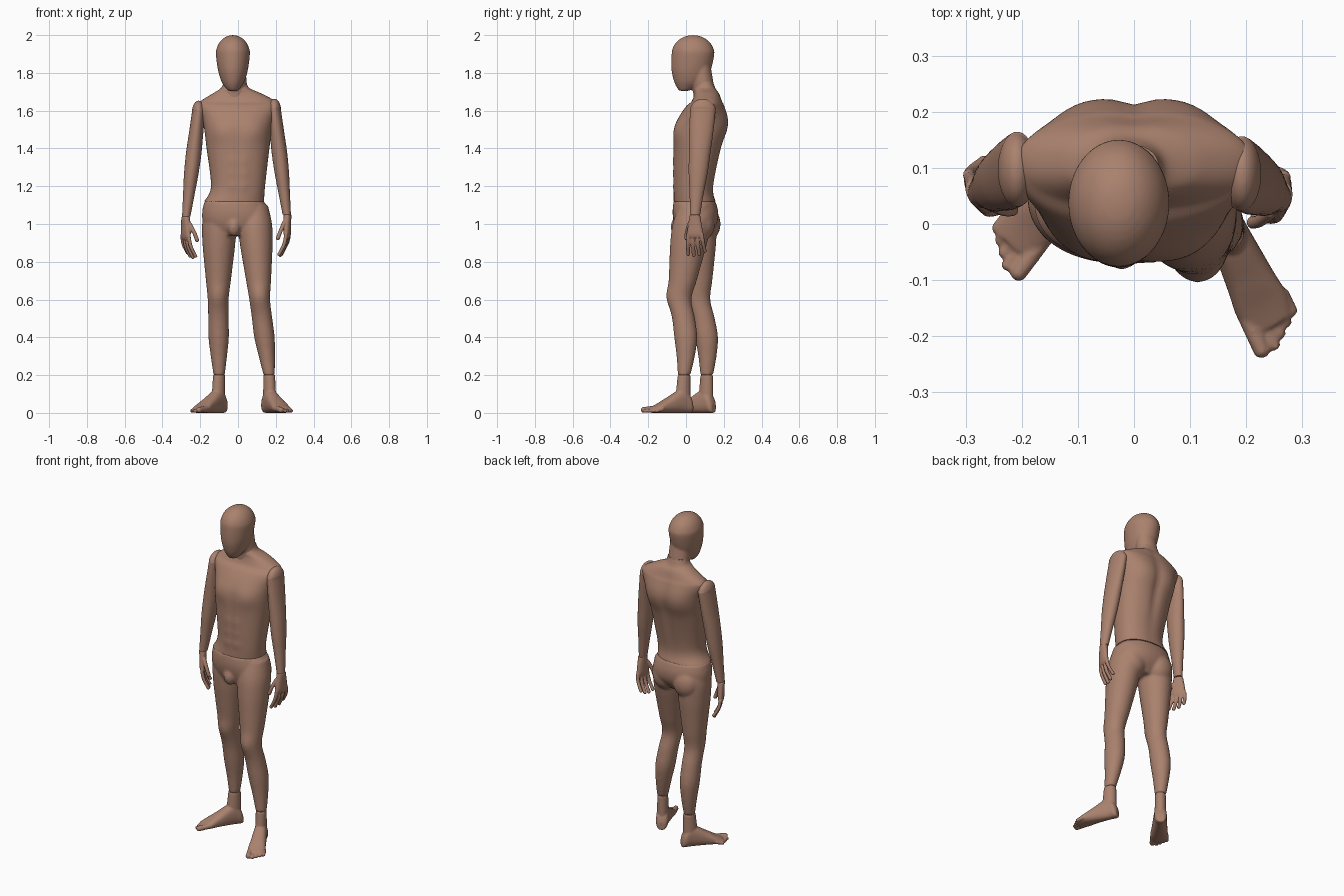
import bpy, bmesh, math
from mathutils import Matrix, Vector

if "Cube" in bpy.data.objects:
    bpy.data.objects.remove(bpy.data.objects["Cube"])

skin = bpy.data.materials.new("warm_brown")
skin.use_nodes = True
skin.diffuse_color = (0.4, 0.22, 0.155, 1)
shader = skin.node_tree.nodes["Principled BSDF"]
shader.inputs["Base Color"].default_value = skin.diffuse_color

IDENTITY = Matrix.Identity(4)
MIRROR = Matrix.Scale(-1, 4, Vector((1, 0, 0)))
# Swaps the y and z axes, so that a loft runs along the foot
LENGTHWISE = Matrix.Rotation(math.pi / 2, 4, 'X') @ Matrix.Scale(-1, 4, Vector((0, 0, 1)))


def spline(rows, steps):
    """Smooth in-between rows through the given rows."""
    rows = [Vector(row) for row in rows]
    last = len(rows) - 1
    result = []
    for i in range(last):
        start, end = rows[i], rows[i + 1]
        leave = (end - rows[max(i - 1, 0)]) / 2
        arrive = (rows[min(i + 2, last)] - start) / 2
        for step in range(steps):
            t = step / steps
            ease = t * t * (3 - 2 * t)
            result.append(start.lerp(end, ease)
                          + leave * t * (1 - t) ** 2 - arrive * t * t * (1 - t))
    return result + [rows[last]]


def dome(row, height):
    """Rows that round off the end of a loft."""
    t, x, y, rx, ry = row
    angles = [math.pi * k / 10 for k in range(1, 5)] + [math.pi * 0.49]
    return [(t + height * math.sin(a), x, y, rx * math.cos(a), ry * math.cos(a)) for a in angles]


def loft(bm, rows, frame=IDENTITY, sides=40, steps=6, power=2.0):
    """Closed skin over rounded sections: position, centre x and y, radius x and y."""
    rings = []
    for t, cx, cy, rx, ry in spline(rows, steps):
        ring = []
        for k in range(sides):
            angle = math.tau * k / sides
            c, s = math.cos(angle), math.sin(angle)
            x = cx + rx * math.copysign(abs(c) ** (2 / power), c)
            y = cy + ry * math.copysign(abs(s) ** (2 / power), s)
            ring.append(bm.verts.new(frame @ Vector((x, y, t))))
        rings.append(ring)
    faces = [bm.faces.new(rings[0]), bm.faces.new(rings[-1])]
    for lower, upper in zip(rings, rings[1:]):
        for k in range(sides):
            n = (k + 1) % sides
            faces.append(bm.faces.new((lower[k], lower[n], upper[n], upper[k])))
    bmesh.ops.recalc_face_normals(bm, faces=faces)


def digit(bm, points, radius, frame):
    """Finger, thumb or toe with a rounded tip."""
    rows = [(z, x, y, radius, radius) for x, y, z in points]
    loft(bm, rows + dome(rows[-1], -radius), frame, sides=14, steps=3)


def ball(bm, centre, size):
    frame = Matrix.Translation(centre) @ Matrix.Diagonal((*size, 1))
    bmesh.ops.create_uvsphere(bm, u_segments=24, v_segments=16, radius=1, matrix=frame)


def bump(bm, centre, size, amount):
    """Soft swelling, or groove if negative, along the normals."""
    bm.normal_update()
    moves = []
    for vert in bm.verts:
        distance = sum(((p - q) / s) ** 2 for p, q, s in zip(vert.co, centre, size))
        moves.append((vert, vert.normal * amount * math.exp(-distance)))
    for vert, move in moves:
        vert.co += move


def finish(name, bm, voxel=0, smooth=3):
    """Turn the bmesh into an object; a voxel size fuses its pieces into one skin."""
    mesh = bpy.data.meshes.new(name)
    bm.to_mesh(mesh)
    bm.free()
    mesh.materials.append(skin)
    obj = bpy.data.objects.new(name, mesh)
    bpy.context.collection.objects.link(obj)
    bpy.ops.object.select_all(action='DESELECT')
    bpy.context.view_layer.objects.active = obj
    obj.select_set(True)
    bpy.ops.object.shade_smooth_by_angle(angle=math.radians(50))
    if voxel:
        fuse = obj.modifiers.new("fuse", 'REMESH')
        fuse.mode = 'VOXEL'
        fuse.voxel_size = voxel
        fuse.use_smooth_shade = True
        soften = obj.modifiers.new("soften", 'SMOOTH')
        soften.iterations = smooth


# Head: tapered jaw under a domed skull, on a leaning neck
bm = bmesh.new()
skull = (1.9, -.027, .037, .09, .113)
jaw = [(1.705, -.025, -.01, .025, .025), (1.725, -.027, .005, .043, .055),
       (1.76, -.027, .02, .063, .085), (1.82, -.027, .028, .08, .105)]
loft(bm, jaw + [skull] + dome(skull, .1))
loft(bm, [(1.66, -.017, .1, .067, .06), (1.84, -.017, .08, .058, .05)])
finish("head", bm, voxel=.007)

# Torso, then chest, back and belly modelling
bm = bmesh.new()
waist = (1.12, -.02, .045, .158, .111)
loft(bm, [waist, (1.2, 0, .04, .143, .105), (1.4, 0, .06, .166, .126),
          (1.5, 0, .077, .178, .136), (1.56, 0, .088, .19, .128),
          (1.62, 0, .1, .21, .102), (1.65, 0, .11, .198, .08),
          (1.69, -.005, .11, .13, .066), (1.72, -.015, .1, .075, .056),
          (1.755, -.015, .1, .059, .043)], sides=72, steps=10, power=2.25)
for side in (-1, 1):
    bump(bm, (side * .085, -.04, 1.49), (.065, .08, .06), .012)
    bump(bm, (side * .09, .21, 1.53), (.07, .08, .1), .012)
    for row in range(3):
        bump(bm, (side * .03, -.066, 1.2 + row * .065), (.022, .05, .024), .005)
bump(bm, (0, .2, 1.45), (.025, .08, .2), -.012)
bump(bm, (0, -.06, 1.4), (.012, .06, .15), -.005)


finish("torso", bm)

# Hips and both legs in one skin; the legs share one thickness profile
bm = bmesh.new()
loft(bm, [(.94, -.01, .04, .11, .08), (1, -.008, .05, .173, .112), (1.06, -.014, .05, .176, .121), waist],
     power=2.2)
LEG_RADII = (.03, .043, .054, .054, .055, .066, .077, .087, .09, .075)
for hip, knee, ankle in (((.09, .03), (.115, -.033), (.165, -.01)),
                         ((-.1, .06), (-.105, .067), (-.1, .11))):
    hip, knee, ankle = Vector(hip), Vector(knee), Vector(ankle)
    rows = []
    for i, radius in enumerate(LEG_RADII):
        t = i / 4
        centre = ankle.lerp(knee, t) if t < 1 else knee.lerp(hip, t - 1)
        calf = .02 * math.sin(math.pi * t) if t < 1 else 0
        rows.append((.2 + .1 * i, centre.x, centre.y + calf, radius, radius * 1.12))
    loft(bm, rows)
    bump(bm, (knee.x, knee.y - .06, .62), (.04, .04, .05), .009)
    ball(bm, (hip.x * .85, hip.y + .06, 1), (.077, .063, .085))
ball(bm, (-.022, -.045, .985), (.036, .036, .05))
finish("hips_and_legs", bm, voxel=.008, smooth=5)


def arm(name, frame):
    bm = bmesh.new()
    shoulder, wrist = Vector((.193, .089, 1.6)), Vector((.258, .048, 1.05))
    widths = (.022, .03, .038, .041, .038, .035)
    depths = (.027, .037, .05, .057, .064, .067)
    rows = []
    for i, (width, depth) in enumerate(zip(widths, depths)):
        x, y, z = wrist.lerp(shoulder, i / 5)
        rows.append((z, x, y, width, depth))
    loft(bm, rows + dome(rows[-1], .063), frame)
    finish(name, bm)


def hand(name, frame):
    bm = bmesh.new()
    palm = ((0, .021, .027), (-.05, .019, .036), (-.1, .017, .043), (-.122, .011, .038))
    loft(bm, [(z, .003, 0, thick, wide) for z, thick, wide in palm], frame, power=2.3)
    # Four curled fingers, the second the longest, and the thumb
    for i in range(4):
        y = -.035 + .024 * i
        reach = .115 - .006 * (i - 1) ** 2
        digit(bm, [(.004 - .036 * t * t, y * (1 + t / 4), -.1 - reach * t) for t in (0, .4, .7, 1)],
              .0105, frame)
    digit(bm, [(-.006 - .03 * t, -.026 - .028 * math.sin(t * 1.5), -.035 - .09 * t) for t in (0, .4, .7, 1)],
          .0115, frame)
    finish(name, bm, voxel=.004, smooth=2)


def foot(name, frame):
    bm = bmesh.new()
    loft(bm, [(.06, 0, -.007, .033, .043), (.2, 0, 0, .03, .035)], frame)
    along = frame @ LENGTHWISE
    instep = ((.046, .02, .05), (.03, .033, .09), (-.01, .036, .128),
              (-.1, .044, .08), (-.15, .049, .05), (-.19, .04, .03))
    loft(bm, [(y, 0, height / 2, width, height / 2) for y, width, height in instep], along, power=2.4)
    # Big toe, then the small toes stepping back
    digit(bm, [(-.034, .025, -.14), (-.034, .016, -.22)], .0155, along)
    for i in range(4):
        x = -.01 + .018 * i
        digit(bm, [(x, .022, -.14), (x, .011, -.222 + .014 * i)], .0105, along)
    finish(name, bm, voxel=.005, smooth=2)


def place(x, y, z, turn):
    return Matrix.Translation((x, y, z)) @ Matrix.Rotation(math.radians(turn), 4, 'Z')


# Limbs of the right side are mirrored and posed on their own
arm("left_arm", IDENTITY)
arm("right_arm", place(-.016, .008, -.01, 0) @ MIRROR)
hand("left_hand", place(.258, .048, 1.05, -12))
hand("right_hand", place(-.274, .056, 1.04, 28) @ MIRROR)
foot("left_foot", place(.165, -.01, 0, 25))
foot("right_foot", place(-.1, .11, 0, -37) @ MIRROR)
